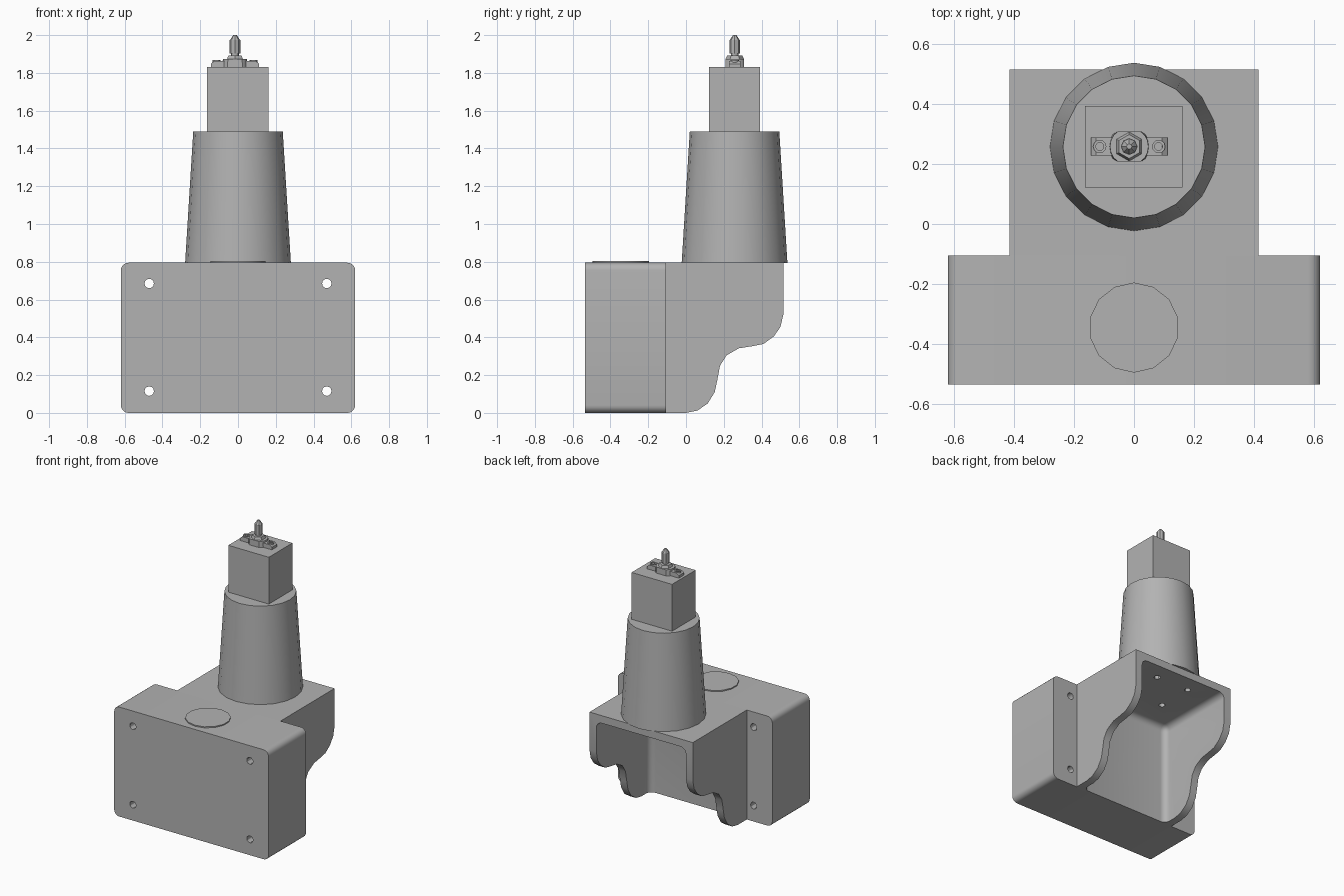
import bpy, bmesh, math
from mathutils import Matrix, Vector

cube = bpy.data.objects.get("Cube")
if cube:
    bpy.data.objects.remove(cube, do_unlink=True)

grey = bpy.data.materials.new("plain grey")
grey.use_nodes = True
grey.diffuse_color = (0.45, 0.45, 0.45, 1)
grey.node_tree.nodes["Principled BSDF"].inputs["Base Color"].default_value = grey.diffuse_color


def finish(name, bm):
    bmesh.ops.recalc_face_normals(bm, faces=bm.faces)
    mesh = bpy.data.meshes.new(name)
    bm.to_mesh(mesh)
    bm.free()
    obj = bpy.data.objects.new(name, mesh)
    bpy.context.collection.objects.link(obj)
    mesh.materials.append(grey)
    return obj


def box(name, lo, hi, round_axes="", radius=0.0):
    """Box between two corners; edges along the named axes are rounded."""
    lo, hi = Vector(lo), Vector(hi)
    bm = bmesh.new()
    bmesh.ops.create_cube(bm, size=1)
    for v in bm.verts:
        v.co = Vector(((lo[i] + hi[i]) / 2 + v.co[i] * (hi[i] - lo[i]) for i in range(3)))
    chosen = []
    for e in bm.edges:
        d = e.verts[0].co - e.verts[1].co
        axis = "xyz"[max(range(3), key=lambda i: abs(d[i]))]
        if axis in round_axes:
            chosen.append(e)
    if chosen:
        bmesh.ops.bevel(bm, geom=chosen, offset=radius, segments=5, profile=0.5, affect="EDGES")
    return finish(name, bm)


def cone(name, center, r1, r2, z0, z1, sides, axis="z"):
    bm = bmesh.new()
    bmesh.ops.create_cone(bm, cap_ends=True, segments=sides, radius1=r1, radius2=r2, depth=z1 - z0)
    bmesh.ops.translate(bm, vec=(0, 0, (z0 + z1) / 2), verts=bm.verts)
    if axis == "y":
        bmesh.ops.rotate(bm, matrix=Matrix.Rotation(-math.pi / 2, 3, "X"), verts=bm.verts)
    bmesh.ops.translate(bm, vec=center, verts=bm.verts)
    return finish(name, bm)


def prism(name, outline, lo, hi, axis):
    """Extrude a 2D outline along x (outline is y, z) or along y (outline is x, z)."""
    bm = bmesh.new()
    place = (lambda a, b: (lo, a, b)) if axis == "x" else (lambda a, b: (a, lo, b))
    face = bm.faces.new([bm.verts.new(place(a, b)) for a, b in outline])
    ext = bmesh.ops.extrude_face_region(bm, geom=[face])
    step = (hi - lo, 0, 0) if axis == "x" else (0, hi - lo, 0)
    bmesh.ops.translate(bm, vec=step, verts=[g for g in ext["geom"] if isinstance(g, bmesh.types.BMVert)])
    return finish(name, bm)


def cut(target, cutters):
    for c in cutters:
        c.hide_render = True
        mod = target.modifiers.new("cut", "BOOLEAN")
        mod.operation = "DIFFERENCE"
        mod.solver = "EXACT"
        mod.object = c
    bpy.context.view_layer.update()
    evaluated = target.evaluated_get(bpy.context.evaluated_depsgraph_get())
    mesh = bpy.data.meshes.new_from_object(evaluated)
    target.modifiers.clear()
    target.data = mesh
    for c in cutters:
        bpy.data.objects.remove(c, do_unlink=True)


parts = []

# Front block with four through holes
block = box("front_block", (-0.62, -0.535, 0), (0.62, -0.105, 0.795), "y", 0.04)
cut(block, [cone("hole_cutter", (x, 0, z), 0.025, 0.025, -0.7, 0.1, 12, "y")
            for x in (-0.47, 0.47) for z in (0.115, 0.685)])
parts.append(block)

# Rear bracket: curved side walls and a ceiling around an open cavity
side = [(-0.115, 0), (0, 0), (0.06, 0.012), (0.115, 0.05), (0.152, 0.11), (0.165, 0.17),
        (0.18, 0.25), (0.215, 0.305), (0.28, 0.342), (0.35, 0.353), (0.41, 0.365),
        (0.465, 0.405), (0.5, 0.455), (0.515, 0.52), (0.515, 0.795), (-0.115, 0.795)]
bracket = prism("rear_bracket", side, -0.415, 0.415, "x")
cavity = box("cavity_cutter", (-0.36, -0.1, -0.4), (0.36, 0.9, 0.74), "xyz", 0.045)
screw_cutters = [cone("screw_cutter", (-0.01 + dx, 0.257 + dy, 0), 0.022, 0.022, 0.6, 0.785, 12)
                 for dx in (-0.133, 0.133) for dy in (-0.133, 0.133)]
cut(bracket, [cavity] + screw_cutters)
parts.append(bracket)

# Raised disc and tapered column
parts.append(cone("top_disc", (0, -0.345, 0), 0.15, 0.15, 0.79, 0.803, 14))
parts.append(cone("tapered_column", (0, 0.257, 0), 0.28, 0.237, 0.793, 1.49, 20))

# Square head
parts.append(box("square_head", (-0.163, 0.122, 1.485), (0.162, 0.393, 1.83)))

# Connector: flange with sloped ends, clipped round body, collar and pin
cx, cy = -0.016, 0.258
flange = [(cx - 0.128, 1.825), (cx - 0.128, 1.848), (cx - 0.11, 1.862),
          (cx + 0.11, 1.862), (cx + 0.128, 1.848), (cx + 0.128, 1.825)]
parts.append(prism("connector_flange", flange, cy - 0.03, cy + 0.03, "y"))
body = cone("connector_body", (cx, cy, 0), 0.068, 0.064, 1.825, 1.874, 20)
for v in body.data.vertices:
    v.co.y = max(cy - 0.05, min(cy + 0.05, v.co.y))
parts.append(body)
for sx in (-1, 1):
    screw = cone("connector_screw", (cx + sx * 0.098, cy, 0), 0.022, 0.022, 1.85, 1.868, 12)
    cut(screw, [cone("socket_cutter", (cx + sx * 0.098, cy, 0), 0.013, 0.013, 1.858, 1.9, 12)])
    parts.append(screw)
parts.append(cone("connector_nut", (cx, cy, 0), 0.05, 0.04, 1.87, 1.893, 6))
parts.append(cone("pin_neck", (cx, cy, 0), 0.02, 0.02, 1.89, 1.91, 12))
parts.append(cone("pin_shaft", (cx, cy, 0), 0.028, 0.028, 1.903, 1.975, 8))
parts.append(cone("pin_tip", (cx, cy, 0), 0.026, 0.009, 1.975, 2.0, 8))

# Smooth the rounded surfaces and keep the edges crisp
bpy.ops.object.select_all(action="DESELECT")
for p in parts:
    p.select_set(True)
bpy.context.view_layer.objects.active = parts[0]
bpy.ops.object.shade_smooth_by_angle(angle=math.radians(30))
